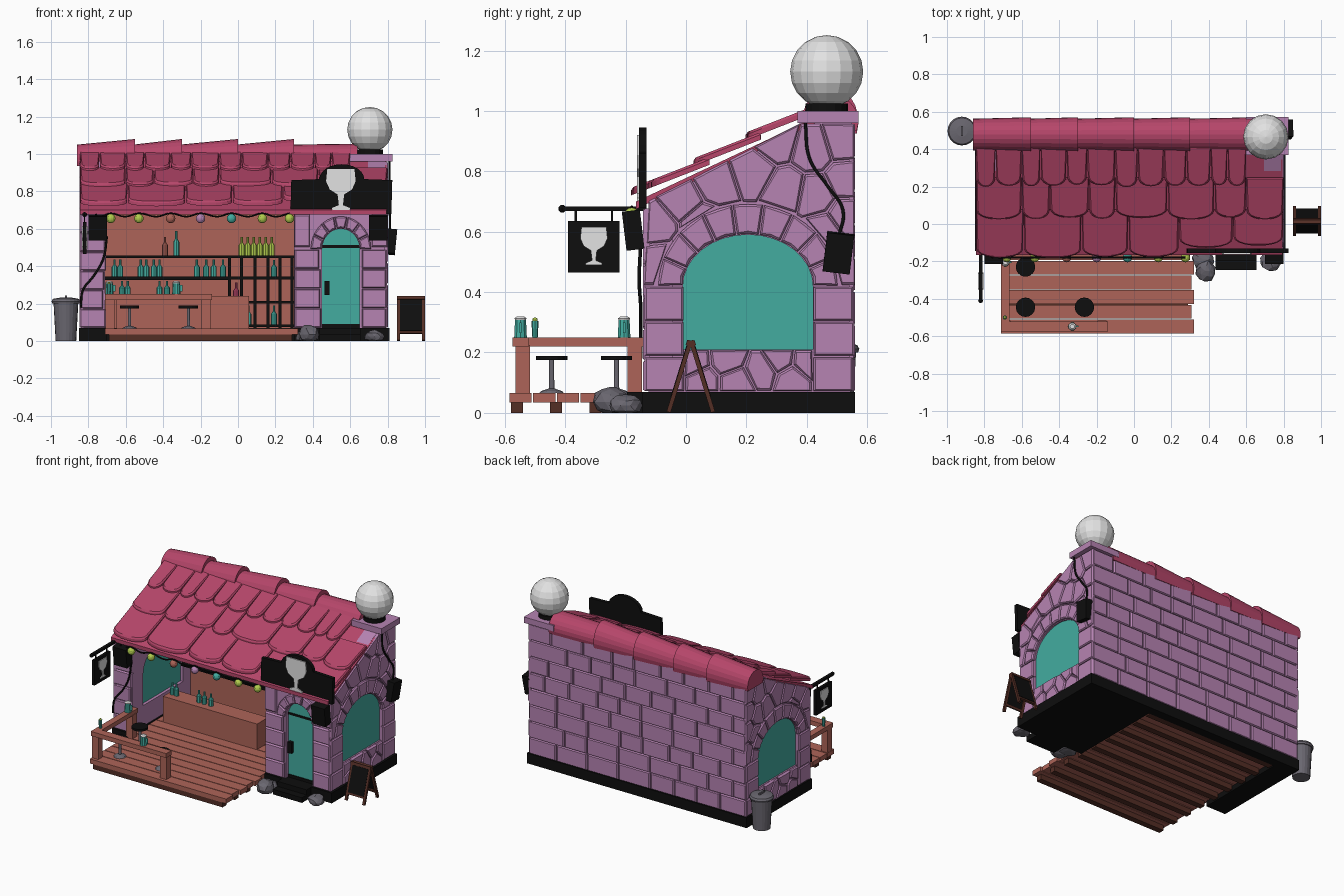
import bpy, bmesh, math, random
from mathutils import Vector

if "Cube" in bpy.data.objects:
    bpy.data.objects.remove(bpy.data.objects["Cube"])
random.seed(4)

def mat(name, r, g, b):
    lin = lambda c: (c / 255 / 12.92) if c < 11 else ((c / 255 + .055) / 1.055) ** 2.4
    m = bpy.data.materials.new(name)
    m.diffuse_color = (lin(r), lin(g), lin(b), 1)
    m.use_nodes = True
    m.node_tree.nodes["Principled BSDF"].inputs["Base Color"].default_value = m.diffuse_color
    return m

STONE, ROOF = mat("purple_stone", 182, 131, 178), mat("pink_tile", 182, 70, 106)
WOOD, DARK = mat("wood", 174, 100, 88), mat("dark_wood", 84, 46, 37)
BLACK, TEAL = mat("black", 14, 14, 14), mat("teal", 67, 172, 160)
GREY, PALE = mat("dark_grey", 106, 103, 112), mat("pale_grey", 226, 226, 226)
LIME = mat("lime", 178, 205, 78)

def obj(name, bm, m):
    bmesh.ops.recalc_face_normals(bm, faces=bm.faces)
    me = bpy.data.meshes.new(name)
    bm.to_mesh(me); bm.free()
    me.materials.append(m)
    o = bpy.data.objects.new(name, me)
    bpy.context.collection.objects.link(o)
    return o

def box(name, x0, x1, y0, y1, z0, z1, m, rot=(0, 0, 0)):
    bm = bmesh.new()
    bmesh.ops.create_cube(bm, size=1)
    bmesh.ops.scale(bm, vec=(x1 - x0, y1 - y0, z1 - z0), verts=bm.verts)
    o = obj(name, bm, m)
    o.location = ((x0 + x1) / 2, (y0 + y1) / 2, (z0 + z1) / 2)
    o.rotation_euler = rot
    return o

def loft(bm, rings):
    vs = [[bm.verts.new(p) for p in r] for r in rings]
    n = len(vs[0])
    bm.faces.new(vs[0]); bm.faces.new(vs[-1])
    for a, b in zip(vs, vs[1:]):
        for i in range(n):
            bm.faces.new((a[i], a[(i + 1) % n], b[(i + 1) % n], b[i]))

# maps from (u, v, depth) to space for walls facing front, back, left, right
front = lambda u, v, d: (u, -.125 - d, v)
back = lambda u, v, d: (u, .545 + d, v)
left = lambda u, v, d: (-.83 - d, u, v)
right = lambda u, v, d: (.785 + d, u, v)

def prism(name, pts, f, d0, d1, m):
    bm = bmesh.new()
    loft(bm, [[f(u, v, d) for u, v in pts] for d in (d0, d1)])
    return obj(name, bm, m)

def stones(name, polys, f, h, m, gap=.004, bev=.008):
    """Raised blocks with a chamfered front edge, all in one object."""
    bm = bmesh.new()
    for p in polys:
        if len(p) < 3: continue
        p = [Vector(q) for q in p]
        c = sum(p, Vector((0, 0))) / len(p)
        ring = lambda g: [q + (c - q).normalized() * min(g, (c - q).length * .6) for q in p]
        loft(bm, [[f(q.x, q.y, d) for q in ring(g)] for g, d in
                  ((gap, -.005), (gap, h * .6), (gap + bev, h))])
    return obj(name, bm, m)

def rect(a, b, c, d): return [(a, c), (b, c), (b, d), (a, d)]

def rows(a, b, z0, z1, n):
    h = (z1 - z0) / n
    return [rect(a, b + random.uniform(-.008, .008), z0 + i * h, z0 + i * h + h) for i in range(n)]

def arc(cx, cz, a, b, n, t0=0, t1=math.pi):
    return [(cx + a * math.cos(t0 + (t1 - t0) * i / n), cz + b * math.sin(t0 + (t1 - t0) * i / n)) for i in range(n + 1)]

def clip(poly, pt, nrm):
    out = []
    for p, q in zip(poly, poly[1:] + poly[:1]):
        dp, dq = [(r[0] - pt[0]) * nrm[0] + (r[1] - pt[1]) * nrm[1] for r in (p, q)]
        if dp >= 0: out.append(p)
        if (dp < 0) != (dq < 0):
            t = dp / (dp - dq)
            out.append((p[0] + t * (q[0] - p[0]), p[1] + t * (q[1] - p[1])))
    return out

def cells(region, seeds, ell=None):
    """Irregular stones: nearest-seed cells, kept outside an arch."""
    res = []
    for s in seeds:
        p = region
        for o in seeds:
            if o != s:
                p = clip(p, ((s[0] + o[0]) / 2, (s[1] + o[1]) / 2), (s[0] - o[0], s[1] - o[1]))
        if ell:
            cx, cz, a, b = ell
            t = math.atan2((s[1] - cz) / b, (s[0] - cx) / a)
            p = clip(p, (cx + a * math.cos(t), cz + b * math.sin(t)), (math.cos(t) / a, math.sin(t) / b))
        res.append(p)
    return res

def voussoirs(cx, cz, a, b, A, B, n):
    i, o = arc(cx, cz, a, b, n * 2), arc(cx, cz, A, B, n * 2)
    return [[i[k], o[k], o[k + 1], o[k + 2], i[k + 2], i[k + 1]] for k in range(0, 2 * n, 2)]

def lathe(name, prof, loc, m, n=10):
    bm = bmesh.new()
    loft(bm, [[(r * math.cos(6.28319 * i / n), r * math.sin(6.28319 * i / n), z) for i in range(n)] for r, z in prof])
    o = obj(name, bm, m)
    o.location = loc
    return o

def ball(name, loc, r, m, u=12, v=8):
    bm = bmesh.new()
    bmesh.ops.create_uvsphere(bm, u_segments=u, v_segments=v, radius=r)
    o = obj(name, bm, m)
    o.location = loc

def tube(name, pts, r, m):
    cu = bpy.data.curves.new(name, 'CURVE')
    cu.dimensions, cu.bevel_depth, cu.bevel_resolution, cu.resolution_u = '3D', r, 1, 6
    s = cu.splines.new('BEZIER')
    s.bezier_points.add(len(pts) - 1)
    for b, p in zip(s.bezier_points, pts):
        b.co = p
        b.handle_left_type = b.handle_right_type = 'AUTO'
    cu.materials.append(m)
    o = bpy.data.objects.new(name, cu)
    bpy.context.collection.objects.link(o)
    bpy.ops.object.select_all(action='DESELECT')
    o.select_set(True)
    bpy.context.view_layer.objects.active = o
    bpy.ops.object.convert(target='MESH')

# plinth, deck planks and joists
box("plinth_right", .3, .81, -.145, .56, 0, .07, BLACK)
box("plinth_left", -.85, -.7, -.145, .56, 0, .07, BLACK)
box("plinth_back", -.72, .32, .5, .56, 0, .07, BLACK)
for i in range(14):
    y = -.585 + i * .0785
    box("deck_plank", -.71, .32 - (i % 2) * .012 if y < -.2 else .3, y, y + .074, .035, .066, WOOD)
for i in range(9):
    box("joist", -.69, .29, -.58 + i * .13, -.54 + i * .13, 0, .036, DARK)

# side walls with arched windows, mirrored left and right
roofline = [(.56, .96), (.38, .96), (-.125, .705)]
seeds = [(-.09, .5), (-.1, .62), (-.01, .7), (.05, .63), (.1, .76), (.22, .8), (.33, .74), (.3, .9),
         (.42, .87), (.52, .9), (.43, .72), (.53, .77), (.46, .6), (.53, .65), (.53, .5)]
low = [(.02, .17), (.05, .1), (.14, .18), (.17, .1), (.25, .14), (.31, .18), (.35, .11), (.4, .17)]
for side, f, t in (("left", left, .12), ("right", right, .09)):
    prism(side + "_wall", [(-.125, .07), (-.01, .07)] + arc(.205, .42, .215, .17, 16)[::-1]
          + [(.42, .07), (.545, .07), (.545, .96)] + roofline[1:], f, -t, 0, STONE)
    prism(side + "_sill_wall", rect(-.01, .42, .07, .21), f, -t, 0, STONE)
    prism(side + "_window", [(-.01, .2), (.42, .2)] + arc(.205, .42, .215, .17, 16), f, -t + .02, -.01, TEAL)
    stones(side + "_wall_stones", cells([(-.14, .42), (.56, .42)] + roofline, seeds, (.205, .42, .3, .275))
           + voussoirs(.205, .42, .215, .17, .3, .275, 9) + rows(-.14, -.01, .07, .42, 3)
           + rows(.42, .56, .07, .42, 3) + cells(rect(-.005, .42, .07, .21), low), f, .018, STONE)

# back wall of staggered bricks
box("back_wall", -.83, .785, .515, .545, .07, .96, STONE)
bricks = []
for r in range(8):
    x, z = -.845, .07 + r * .111
    w = .1 if r % 2 else .2
    while x < .8:
        e = x + w if x + w < .72 else .8
        bricks.append(rect(x, e, z, z + .111))
        x, w = e, random.uniform(.16, .25)
stones("back_wall_bricks", bricks, back, .015, STONE)

# front pillar, door wall and partition
box("front_pillar", -.84, -.71, -.125, -.02, .07, .68, STONE)
stones("pillar_stones", rows(-.85, -.71, .07, .68, 6), front, .017, STONE)
prism("door_wall", [(.3, .07), (.45, .07)] + arc(.55, .49, .1, .11, 12)[::-1]
      + [(.65, .07), (.79, .07), (.79, .7), (.3, .7)], front, -.08, 0, STONE)
stones("door_wall_stones", rows(.3, .44, .07, .49, 4) + rows(.66, .8, .07, .49, 4)
       + voussoirs(.55, .49, .1, .11, .165, .18, 7)
       + [rect(.3, .385, .5, .68), rect(.715, .8, .5, .68)], front, .018, STONE)
prism("partition", [(-.12, .07), (.53, .07), (.53, .95), (.38, .95), (-.12, .7)],
      lambda u, v, d: (.3 + d, u, v), 0, .03, STONE)

# door with band and handle, steps, rocks
prism("door", [(.45, .07), (.65, .07)] + arc(.55, .49, .1, .11, 12), front, -.05, -.025, TEAL)
box("door_band", .45, .65, -.105, -.098, .498, .512, BLACK)
box("door_kick", .45, .65, -.105, -.098, .07, .09, BLACK)
box("door_handle", .462, .49, -.125, -.098, .245, .32, BLACK)
box("low_step", .435, .655, -.245, -.14, 0, .035, BLACK)
box("high_step", .435, .655, -.195, -.14, .03, .07, BLACK)
for x, y, a, b, h in ((.38, -.25, .055, .06, .09), (.37, -.19, .06, .05, .06), (.73, -.2, .055, .055, .06)):
    bm = bmesh.new()
    bmesh.ops.create_icosphere(bm, subdivisions=2, radius=1)
    for v in bm.verts:
        v.co *= random.uniform(.88, 1.1)
        v.co = Vector((x + v.co.x * a, y + v.co.y * b, max(0, h * .4 + v.co.z * h * .6)))
    obj("rock", bm, GREY)

# roof slab and three overlapping rows of rounded tiles
prism("roof_slab", [(-.165, .675), (.44, .965), (.44, .985), (-.165, .70)],
      lambda u, v, d: (d, u, v), -.845, .795, ROOF)
edges = [[-.845, -.59, -.28, -.03, .24, .53, .8],
         [-.845, -.6, -.45, -.24, -.1, .18, .43, .6, .8],
         [-.845, -.74, -.6, -.5, -.36, -.25, -.1, .02, .16, .28, .41, .5, .6]]
for row, (y0, y1) in enumerate(((-.185, .08), (.025, .25), (.2, .43))):
    polys = []
    for a, b in zip(edges[row], edges[row][1:]):
        lo = (-.125 if row == 0 and a > .2 else y0) + random.uniform(-.006, .008)
        polys.append([(b, y1), (a, y1)] + arc((a + b) / 2, lo + .05, (b - a) / 2, .05, 10, math.pi, 2 * math.pi))
    stones("roof_tiles_row", polys, lambda u, v, d, y1=y1: (u, v, .70 + .49 * (v + .18) + d + .1 * (y1 - v)),
           .02, ROOF, .003, .008)

# ridge tiles, each flaring over the next
ridge = [-.85, -.55, -.3, 0, .3, .64]
for a, b in zip(ridge, ridge[1:]):
    bm = bmesh.new()
    k = .115 if b < .5 else .09
    loft(bm, [[(x, y, z) for y, z in arc(.478, .965, ry, rz, 14, -.35, math.pi + .35)]
              for x, ry, rz in ((a - .01, .085, .085), (b, .093, k))])
    obj("ridge_tile", bm, ROOF)

# corner cap with globe lamp
box("corner_pillar", .62, .79, .39, .55, .85, .97, STONE)
box("corner_cap", .6, .825, .37, .572, .96, 1, STONE)
lathe("lamp_collar", [(.07, 0), (.07, .03)], (.705, .466, .995), BLACK, 16)
ball("globe_lamp", (.705, .466, 1.13), .121, PALE, 16, 10)

# main sign and hanging sign with goblet plates
def goblet(name, f, u, v, h, d0, d1):
    half = [(.33, 1), (.36, .7), (.27, .5), (.08, .38), (.05, .12), (.22, .05), (.22, 0)]
    prism(name, [(u + a * h, v + b * h) for a, b in half] + [(u - a * h, v + b * h) for a, b in half[::-1]], f, d0, d1, PALE)

prism("main_sign", [(.28, .68), (.82, .68), (.825, .86), (.69, .865)] + arc(.555, .865, .12, .08, 12) + [(.42, .865), (.285, .86)],
      front, .006, .03, BLACK)
goblet("main_sign_goblet", front, .55, .70, .22, .03, .037)
box("sign_bracket", -.83, -.81, -.41, -.13, .668, .684, BLACK)
ball("bracket_tip", (-.82, -.41, .676), .013, BLACK, 8, 6)
box("hanging_sign", -.83, -.81, -.39, -.22, .465, .635, BLACK)
for y in (-.365, -.245):
    box("sign_hanger", -.823, -.817, y - .004, y + .004, .63, .67, BLACK)
goblet("left_goblet", left, -.305, .49, .125, -.002, .005)
goblet("right_goblet", lambda u, v, d: (-.81 + d, u, v), -.305, .49, .125, 0, .005)

# speakers and cables
box("left_speaker", -.8, -.7, -.205, -.145, .54, .67, BLACK, (.12, 0, 0))
box("door_speaker", .7, .8, -.205, -.145, .54, .67, BLACK, (.12, 0, 0))
box("side_speaker", .795, .845, .46, .55, .465, .595, BLACK, (-.12, .1, 0))
tube("side_cable", [(.81, .395, .96), (.81, .41, .84), (.81, .47, .75), (.812, .52, .67), (.812, .505, .58)], .006, BLACK)
tube("front_cable", [(-.7, -.15, .56), (-.72, -.155, .44), (-.77, -.15, .35), (-.83, -.15, .27), (-.84, -.15, .18)], .006, BLACK)

# string of lights
bulbs = [(-.68, LIME), (-.53, LIME), (-.36, WOOD), (-.2, STONE), (-.035, TEAL), (.13, LIME), (.275, LIME)]
wire = [(-.76, -.18, .68)]
for x, m in bulbs:
    wire += [(x - .075, -.18, .665), (x, -.18, .682)]
    ball("bulb", (x, -.18, .655), .025, m)
tube("light_wire", wire, .005, BLACK)

# railing bar around the deck
box("bar_top_front", -.71, -.14, -.575, -.52, .22, .25, WOOD)
box("bar_top_side", -.71, -.665, -.53, -.13, .22, .25, WOOD)
for x, y in ((-.685, -.54), (-.17, -.54), (-.685, -.17)):
    box("bar_post", x - .024, x + .024, y - .024, y + .024, .06, .225, WOOD)

# stools, mugs and a glass
for x, y in ((-.58, -.23), (-.58, -.445), (-.265, -.445)):
    lathe("stool_seat", [(.052, 0), (.052, .014)], (x, y, .175), BLACK, 16)
    lathe("stool_stem", [(.04, 0), (.035, .006), (.009, .015), (.008, .11)], (x, y, .066), GREY, 12)
for x, y in ((-.688, -.205), (-.33, -.548)):
    lathe("mug", [(.022, 0), (.019, .06)], (x, y, .25), TEAL)
    lathe("mug_foam", [(.019, 0), (.021, .005), (.012, .012)], (x, y, .308), PALE)
    box("mug_handle", x + .018, x + .032, y - .004, y + .004, .265, .3, TEAL)
lathe("glass", [(.009, 0), (.012, .055)], (-.69, -.5, .25), TEAL, 8)
ball("lime_slice", (-.69, -.5, .307), .009, LIME, 8, 6)

# interior: wood back panel, counter, shelves, cabinet
box("back_panel", -.71, .3, .5, .516, .066, .94, WOOD)
box("counter", -.65, .06, .12, .24, .066, .24, WOOD)
box("top_shelf", -.71, .3, .4, .5, .445, .457, BLACK)
box("middle_shelf", -.71, -.05, .4, .5, .325, .345, BLACK)
for z in (.075, .2, .33):
    box("cabinet_shelf", -.05, .3, .4, .5, z, z + .014, BLACK)
for x in (-.045, .02, .09, .16, .225, .29):
    box("cabinet_divider", x - .008, x + .008, .4, .5, .066, .45, BLACK)

# bottles on counter and shelves
def bottle(x, y, z, h, m):
    lathe("bottle", [(.016, 0), (.016, h * .55), (.006, h * .7), (.006, h)], (x, y, z), m, 8)

for x in (-.66, -.63, -.52, -.49, -.45, -.42, -.22, -.17, -.13, -.08): bottle(x, .44, .345, .09, TEAL)
for x in (-.62, -.59, -.42, -.38, -.33): bottle(x, .18, .24, .08, TEAL)
for i in range(6): bottle(.02 + i * .032, .44, .457, .1, LIME)
for x, z, h, m in ((-.39, .457, .1, WOOD), (-.33, .457, .13, TEAL), (-.01, .214, .1, ROOF),
                   (.055, .089, .1, TEAL), (.192, .089, .1, TEAL), (.192, .344, .09, TEAL)):
    bottle(x, .44, z, h, m)

# rubbish bin
lathe("bin", [(.055, 0), (.066, .2), (.073, .2), (.077, .212), (.07, .225), (.03, .232)], (-.92, .497, 0), GREY, 20)
box("bin_handle", -.925, -.915, .47, .525, .23, .243, GREY)

# folding board on the right
for s in (-1, 1):
    y0, rot = .016 + s * .037, (s * .3, 0, 0)
    box("board_panel", .865, .985, y0 - .004, y0 + .004, .05, .225, BLACK, rot)
    for x in (.85, .983):
        box("board_leg", x, x + .017, y0 - .007, y0 + .007, -.003, .245, DARK, rot)
    box("board_top_rail", .85, 1, .016 + s * .008 - .007, .016 + s * .008 + .007, .222, .24, DARK, rot)
    box("board_low_rail", .855, .995, .016 + s * .059 - .007, .016 + s * .059 + .007, .04, .055, DARK, rot)
